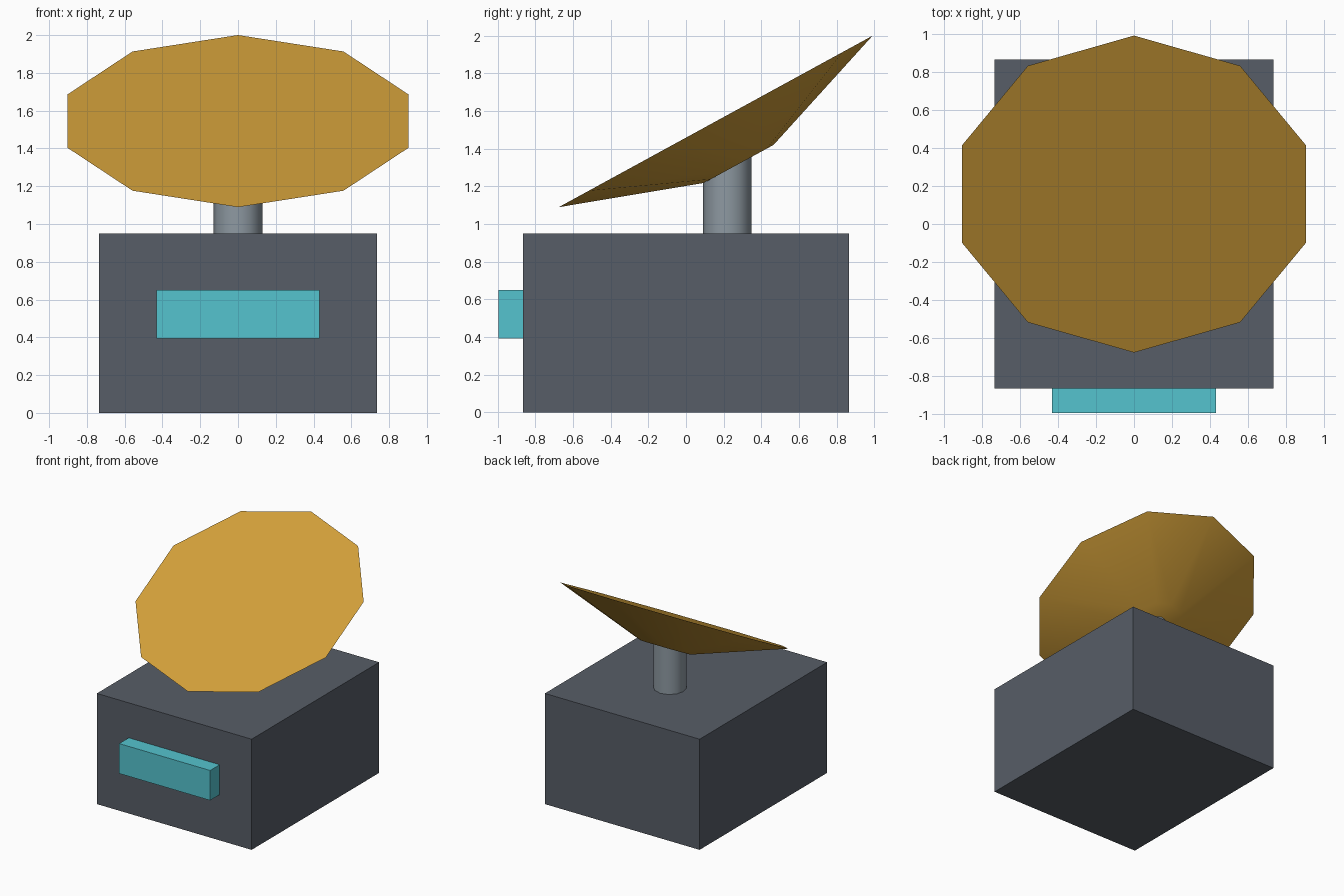
import bpy
import math
from mathutils import Matrix, Vector

cube = bpy.data.objects.get("Cube")
if cube:
    bpy.data.objects.remove(cube, do_unlink=True)


def material(name, rgb):
    mat = bpy.data.materials.new(name)
    mat.use_nodes = True
    colour = (*rgb, 1.0)
    mat.diffuse_color = colour
    mat.node_tree.nodes["Principled BSDF"].inputs["Base Color"].default_value = colour
    return mat


def finish(name, mat):
    obj = bpy.context.object
    obj.name = name
    obj.data.materials.append(mat)
    return obj


def box(name, low, high, mat):
    low, high = Vector(low), Vector(high)
    bpy.ops.mesh.primitive_cube_add(size=1, location=(low + high) / 2)
    obj = finish(name, mat)
    obj.data.transform(Matrix.Diagonal((*(high - low), 1)))
    return obj


slate = material("slate grey", (0.095, 0.11, 0.135))
steel = material("steel grey", (0.27, 0.32, 0.36))
gold = material("gold", (0.65, 0.35, 0.042))
teal = material("teal", (0.09, 0.55, 0.62))

# Cabin and front window block
box("cabin", (-0.735, -0.865, 0), (0.735, 0.865, 0.95), slate)
box("front_window", (-0.432, -0.995, 0.393), (0.432, -0.86, 0.65), teal)

# Round mast on the roof, its top hidden in the dish
bpy.ops.mesh.primitive_cylinder_add(vertices=12, radius=0.129, depth=0.44,
                                    location=(0, 0.219, 1.16))
finish("mast", steel)
bpy.ops.object.shade_smooth_by_angle(angle=math.radians(35))

# Ten-sided dish, closed at both ends and tilted to the front
bpy.ops.mesh.primitive_cone_add(vertices=10, radius1=0.21, radius2=0.95, depth=0.257,
                                location=(0, 0.219, 1.432), rotation=(0.5, 0, 0))
finish("dish", gold)
bpy.ops.object.shade_smooth_by_angle(angle=math.radians(35))
